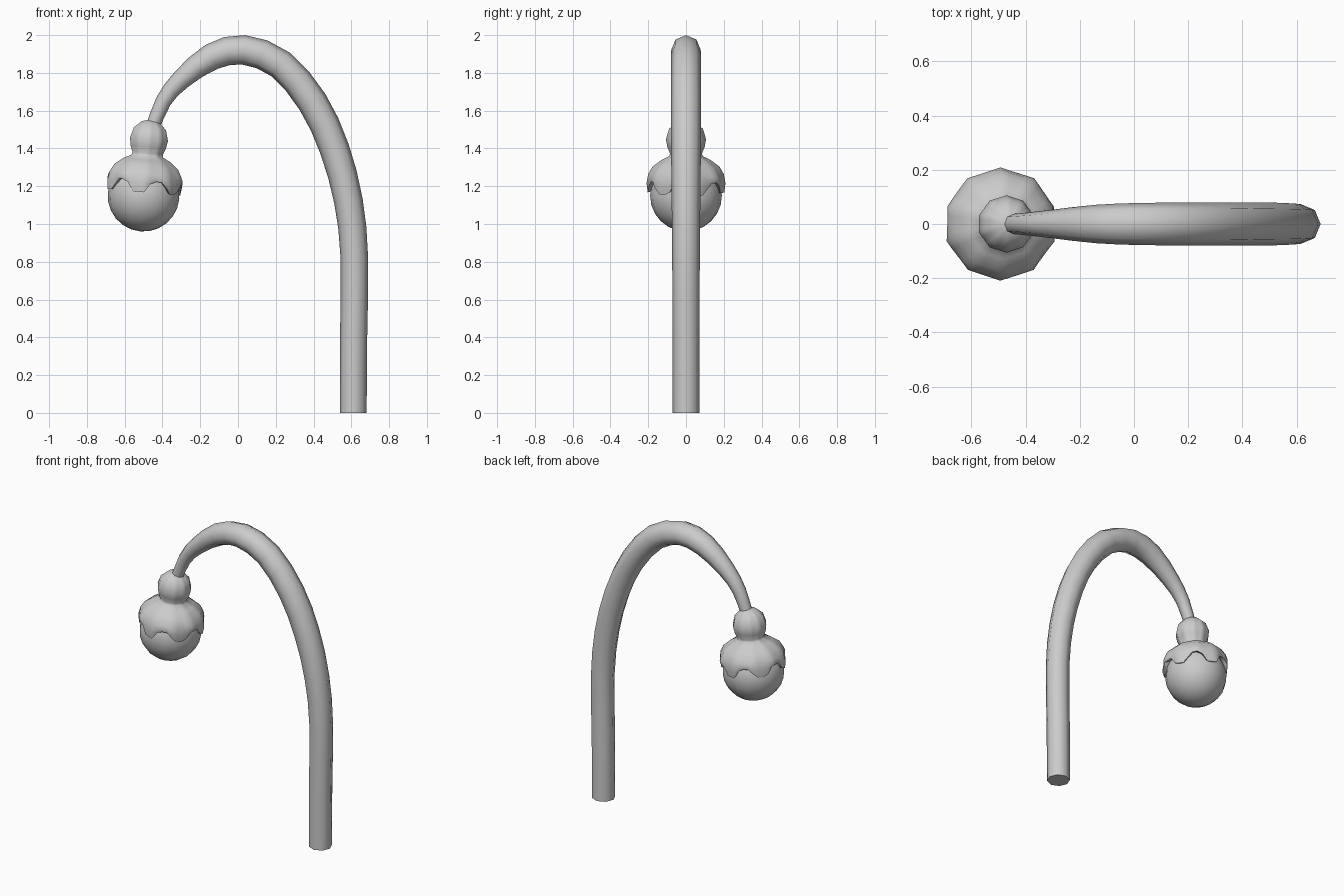
import bpy, bmesh, math
from mathutils import Vector, Matrix

if "Cube" in bpy.data.objects:
    bpy.data.objects.remove(bpy.data.objects["Cube"])


def finish(name, bm, angle=60):
    bmesh.ops.recalc_face_normals(bm, faces=bm.faces)
    me = bpy.data.meshes.new(name)
    bm.to_mesh(me)
    bm.free()
    ob = bpy.data.objects.new(name, me)
    bpy.context.collection.objects.link(ob)
    bpy.ops.object.select_all(action='DESELECT')
    ob.select_set(True)
    bpy.context.view_layer.objects.active = ob
    bpy.ops.object.shade_smooth_by_angle(angle=math.radians(angle))
    return ob


def skin(bm, rings):
    # bridge successive rings and close both ends
    vs = [[bm.verts.new(p) for p in r] for r in rings]
    n = len(vs[0])
    for a, b in zip(vs, vs[1:]):
        for i in range(n):
            j = (i + 1) % n
            bm.faces.new((a[i], a[j], b[j], b[i]))
    bm.faces.new(vs[0])
    bm.faces.new(vs[-1])


def catmull(p, steps):
    p = [2 * p[0] - p[1]] + p + [2 * p[-1] - p[-2]]
    out = []
    for i in range(1, len(p) - 2):
        a, b, c, d = p[i - 1:i + 3]
        for s in range(steps):
            t = s / steps
            out.append(0.5 * (2 * b + (c - a) * t + (2 * a - 5 * b + 4 * c - d) * t * t
                              + (3 * b - a - 3 * c + d) * t ** 3))
    return out + [p[-2]]


# curved pole: (x, z, radius) along its centre line
path = [Vector(p) for p in (
    (0.61, 0, 0.071), (0.612, 0.4, 0.072), (0.616, 0.82, 0.073), (0.585, 1.12, 0.076),
    (0.51, 1.40, 0.079), (0.395, 1.645, 0.08), (0.225, 1.845, 0.079), (0.03, 1.922, 0.078),
    (-0.14, 1.885, 0.071), (-0.30, 1.765, 0.053), (-0.395, 1.65, 0.042), (-0.46, 1.49, 0.036))]
pts = catmull(path, 2)
rings = []
for i, p in enumerate(pts):
    q = pts[min(i + 1, len(pts) - 1)] - pts[max(i - 1, 0)]
    tan = Vector((q.x, 0, q.y)).normalized() if i else Vector((0, 0, 1))
    nrm = Vector((tan.z, 0, -tan.x))
    rings.append([Vector((p.x, 0, p.y)) + p.z * (math.cos(a) * nrm + math.sin(a) * Vector((0, 1, 0)))
                  for a in (k * math.tau / 8 for k in range(8))])
bm = bmesh.new()
skin(bm, rings)
finish("curved_pole", bm)

# lamp head leans slightly; local origin is the bulb centre
lean = Matrix.Translation((-0.5, 0, 1.15)) @ Matrix.Rotation(math.radians(5.5), 4, 'Y')


def facet(a):
    # radius factor that turns the circle into a softened ten-sided outline
    d = (a - math.pi / 2 + math.pi / 10) % (math.pi / 5) - math.pi / 10
    return math.cos(math.pi / 10) / math.cos(math.pi / 10 - abs(d))


def drip(a):
    # six rounded drips around the skirt, 0 = gap, 1 = drip
    return min(1, max(0, 0.5 + 0.9 * math.cos(6 * (a - math.radians(-99)))))


# knob and dripping cap: (radius, height, drip depth)
profile = [(0.012, 0.402, 0), (0.05, 0.392, 0), (0.09, 0.355, 0), (0.106, 0.30, 0),
           (0.099, 0.26, 0), (0.085, 0.225, 0), (0.088, 0.21, 0), (0.13, 0.19, 0),
           (0.177, 0.155, 0), (0.2, 0.115, 0), (0.209, 0.092, 0.025),
           (0.203, 0.078, 0.06), (0.185, 0.082, 0.06), (0.165, 0.09, 0.04)]
rings = []
for r, z, d in profile:
    ring = []
    for k in range(40):
        a = math.pi / 2 + k * math.tau / 40
        ring.append(lean @ Vector((r * facet(a) * math.cos(a), r * facet(a) * math.sin(a), z - d * drip(a))))
    rings.append(ring)
bm = bmesh.new()
skin(bm, rings)
finish("knob_and_cap", bm)

# round bulb
bm = bmesh.new()
bmesh.ops.create_uvsphere(bm, u_segments=16, v_segments=12, radius=0.19, matrix=lean)
finish("bulb", bm)
